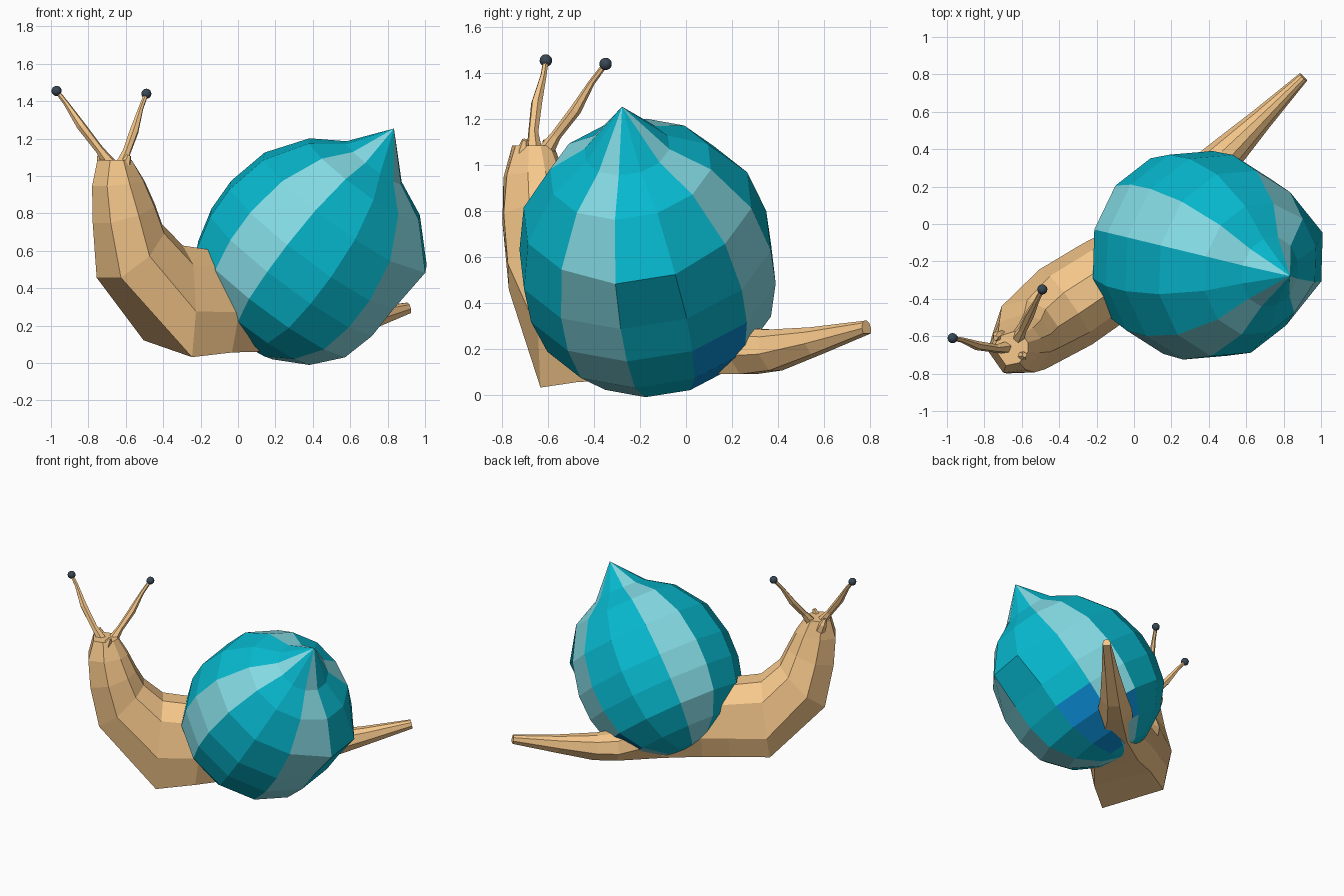
import bpy, bmesh
from math import sin, cos, radians, tau
from mathutils import Vector

if "Cube" in bpy.data.objects:
    bpy.data.objects.remove(bpy.data.objects["Cube"])


def material(name, rgb):
    m = bpy.data.materials.new(name)
    m.diffuse_color = (*rgb, 1)
    m.use_nodes = True
    m.node_tree.nodes["Principled BSDF"].inputs["Base Color"].default_value = m.diffuse_color
    return m


SKIN = material("skin", (0.93, 0.58, 0.26))
TEAL = material("shell_teal", (0.002, 0.48, 0.62))
PALE = material("shell_pale", (0.23, 0.70, 0.77))
BLUE = material("shell_blue", (0.003, 0.24, 0.60))
DARK = material("eye_dark", (0.04, 0.065, 0.09))


def loft(name, rings, mats):
    """Skin closed rings of equal point count; one-point rings become tips."""
    bm = bmesh.new()
    vs = [[bm.verts.new(p) for p in ring] for ring in rings]
    for a, b in zip(vs, vs[1:]):
        n = max(len(a), len(b))
        for i in range(n):
            j = (i + 1) % n
            quad = [a[i % len(a)], a[j % len(a)], b[j % len(b)], b[i % len(b)]]
            bm.faces.new(list(dict.fromkeys(quad)))
    for end in (vs[0], vs[-1]):
        if len(end) > 2:
            bm.faces.new(end)
    bmesh.ops.recalc_face_normals(bm, faces=bm.faces[:])
    me = bpy.data.meshes.new(name)
    bm.to_mesh(me)
    bm.free()
    for m in mats:
        me.materials.append(m)
    ob = bpy.data.objects.new(name, me)
    bpy.context.collection.objects.link(ob)
    return ob


# Shell: twelve-sided lathe around a tilted axis, every third column pale
SEG = 12
PROFILE = [(1.52, 0), (1.29, .19), (1.18, .36), (.97, .51), (.74, .563),
           (.56, .558), (.38, .51), (.23, .38), (.13, .2), (.09, 0)]
axis = Vector((.6, -.144, .8)).normalized()
side = axis.cross(Vector((0, -1, 0))).normalized()
if side.x > 0:
    side = -side                       # points up and to the left
front = axis.cross(side).normalized()
if front.y > 0:
    front = -front
rings = []
for a, r in PROFILE:
    c = Vector((.6 * a - .048, -.172 - .144 * (a - .7), .8 * a + .038))
    if r == 0:
        rings.append([c])
        continue
    angs = [radians(11) + tau * k / SEG for k in range(SEG)]
    rings.append([c + r * (cos(t) * front + sin(t) * side) for t in angs])
rings[0][0] += Vector((-.03, .012, 0))
# Ledge where the last whorl bulges out on the right
for ring in rings:
    for p in ring:
        if p.x > .86 and .4 < p.z < .62 and -.4 < p.y < .1:
            p += Vector((.075, 0, -.02))
        elif p.x > .86 and .62 <= p.z < .9 and -.4 < p.y < .1:
            p += Vector((.03, 0, 0))
shell = loft("shell", rings, [TEAL, PALE, BLUE])
for f in shell.data.polygons:
    c = f.center
    if c.y > .0 and c.z < .25 and .2 < c.x < .72:
        f.material_index = 2           # blue patch around the tail
    elif f.index % SEG % 3 == 0:
        f.material_index = 1

# Body: flat-soled sections from the tail tip to the top of the head
SECTION = [(-.85, -1), (.85, -1), (1, -.2), (.75, .65), (.28, 1),
           (-.28, 1), (-.75, .65), (-1, -.2)]
# x, y, z, half width, half height, pitch, heading, sole width factor
PATH = [(.905, .785, .295, .028, .028, -10, 45, 1),
        (.68, .56, .235, .062, .06, -10, 45, .6),
        (.50, .38, .195, .095, .09, -10, 45, .5),
        (.40, .27, .19, .12, .10, 0, 45, .5),
        (.20, .03, .25, .13, .16, 0, 42, .8),
        (.02, -.17, .31, .20, .25, 4, 40, .9),
        (-.13, -.29, .325, .235, .27, 6, 37, 1),
        (-.36, -.44, .335, .245, .295, 6, 35, 1),
        (-.565, -.59, .60, .205, .21, 47, 35, .65),
        (-.60, -.64, .80, .165, .165, 72, 35, .6),
        (-.63, -.66, .96, .127, .135, 84, 35, .65),
        (-.65, -.66, 1.085, .088, .083, 90, 35, .8)]
rings = []
for x, y, z, w, h, p, yaw, sole in PATH:
    p, yaw = radians(p), radians(yaw)
    across = Vector((-sin(yaw), cos(yaw), 0))
    up = Vector((cos(yaw) * sin(p), sin(yaw) * sin(p), cos(p)))
    rings.append([Vector((x, y, z)) + s * w * (sole if t == -1 else 1) * across + t * h * up
                  for s, t in SECTION])
for i, lift in ((5, .04), (6, .06), (7, .08)):
    rings[i][1].z += lift              # the left edge of the sole is lifted
rings[7][0] += Vector((.02, -.005, -.01))
loft("body", rings, [SKIN])


# Stalks: six-sided tapered tubes
def tube(name, pts, radii):
    pts = [Vector(p) for p in pts]
    rings = []
    for i, (p, r) in enumerate(zip(pts, radii)):
        d = (pts[min(i + 1, len(pts) - 1)] - pts[max(i - 1, 0)]).normalized()
        u = d.cross(Vector((.3, -1, 0))).normalized()
        v = d.cross(u)
        rings.append([p + r * (cos(tau * k / 6) * u + sin(tau * k / 6) * v) for k in range(6)])
    loft(name, rings, [SKIN])


STALKS = {
    "left": [(-.68, -.66, 1.06), (-.74, -.665, 1.14), (-.84, -.65, 1.27), (-.92, -.62, 1.39), (-.97, -.61, 1.455)],
    "right": [(-.62, -.61, 1.06), (-.595, -.565, 1.13), (-.555, -.48, 1.24), (-.52, -.41, 1.36), (-.49, -.35, 1.44)],
}
for label, pts in STALKS.items():
    tube("eye_stalk_" + label, pts, (.036, .023, .025, .014, .012))
    # Eye ball at the end of the stalk
    bpy.ops.mesh.primitive_uv_sphere_add(segments=16, ring_count=10, radius=.027, location=pts[-1])
    eye = bpy.context.object
    eye.name = "eye_" + label
    eye.data.materials.append(DARK)
    bpy.ops.object.shade_smooth()

# Short feelers on the front of the head
tube("feeler_left", [(-.71, -.60, 1.02), (-.73, -.60, 1.07), (-.74, -.61, 1.11)], (.035, .028, .014))
tube("feeler_right", [(-.61, -.71, 1.02), (-.60, -.705, 1.07), (-.585, -.70, 1.11)], (.035, .028, .014))
